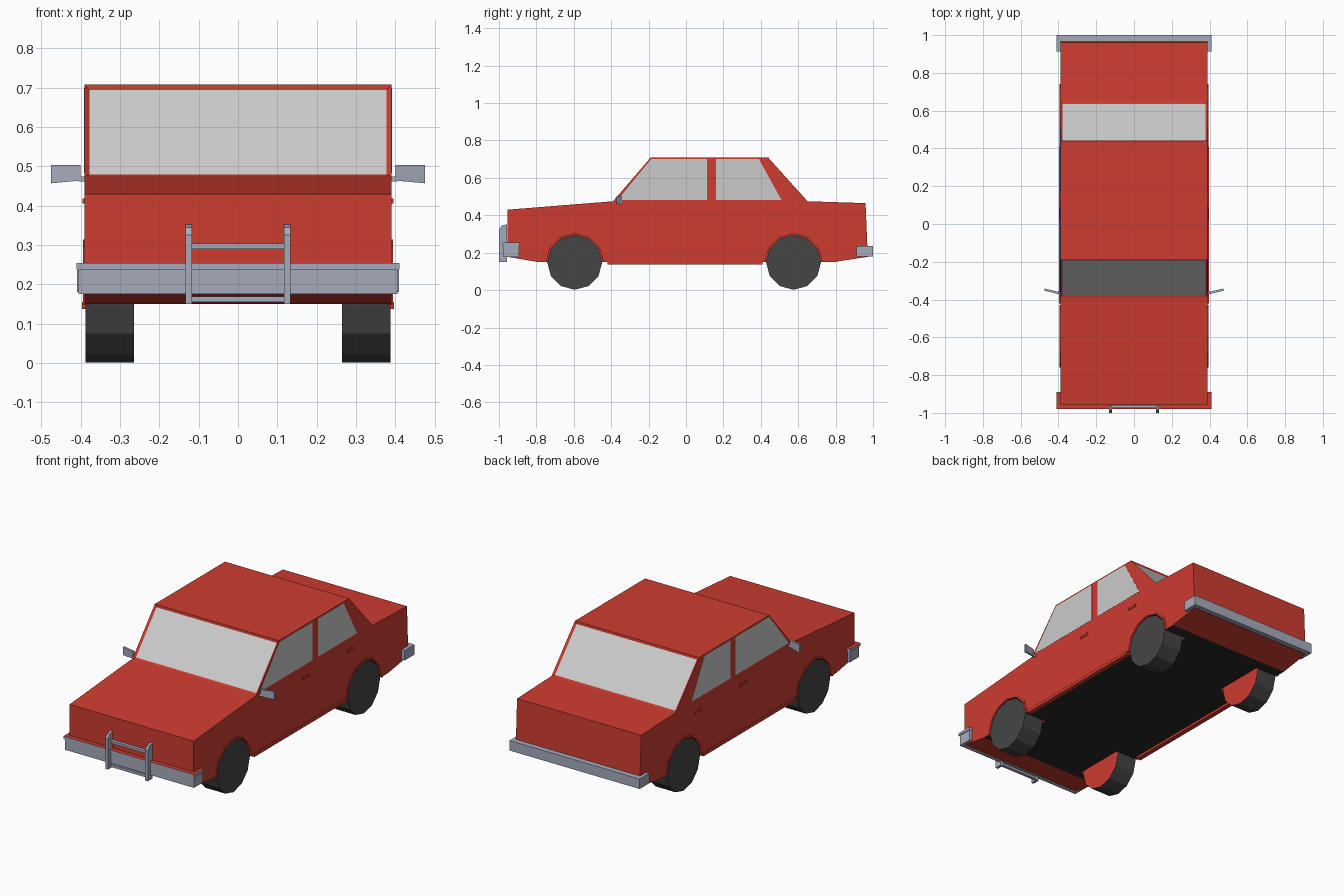
import bpy, bmesh, math
from mathutils import Vector

if "Cube" in bpy.data.objects:
    bpy.data.objects.remove(bpy.data.objects["Cube"])


def material(name, rgb):
    m = bpy.data.materials.new(name)
    m.diffuse_color = (*rgb, 1)
    m.use_nodes = True
    m.node_tree.nodes["Principled BSDF"].inputs["Base Color"].default_value = m.diffuse_color
    return m


RED = material("red_paint", (0.62, 0.045, 0.03))
DARK = material("tyre_rubber", (0.06, 0.06, 0.06))
BLACK = material("underside", (0.02, 0.02, 0.02))
STEEL = material("bumper_steel", (0.38, 0.41, 0.5))
GLASS = material("window_glass", (0.55, 0.55, 0.55))


def prism(name, pts, lo, hi, mats, axis="x", paint=None):
    """Extrude a flat outline along x (points are y,z) or z (points are x,y)."""
    def place(p, d):
        return (d, p[0], p[1]) if axis == "x" else (p[0], p[1], d)
    bm = bmesh.new()
    a = [bm.verts.new(place(p, lo)) for p in pts]
    b = [bm.verts.new(place(p, hi)) for p in pts]
    bm.faces.new(a)
    bm.faces.new(b)
    for i in range(len(pts)):
        j = (i + 1) % len(pts)
        bm.faces.new((a[i], a[j], b[j], b[i]))
    bmesh.ops.recalc_face_normals(bm, faces=bm.faces)
    if paint:
        paint(bm)
    me = bpy.data.meshes.new(name)
    bm.to_mesh(me)
    bm.free()
    for m in mats:
        me.materials.append(m)
    ob = bpy.data.objects.new(name, me)
    bpy.context.collection.objects.link(ob)
    return ob


def mirrored(ob):
    m = ob.modifiers.new("mirror", "MIRROR")
    m.use_axis = (True, False, False)
    return ob


def rect(a0, a1, b0, b1):
    return [(a0, b0), (a1, b0), (a1, b1), (a0, b1)]


def arc(cy, cz, r, start, end, steps):
    return [(cy + r * math.cos(math.radians(start + (end - start) * i / steps)),
             cz + r * math.sin(math.radians(start + (end - start) * i / steps)))
            for i in range(steps + 1)]


# Body shell with recessed front and rear windows and black floor
profile = [(-0.955, 0.43), (-0.39, 0.475), (-0.19, 0.708), (0.44, 0.708),
           (0.65, 0.475), (0.96, 0.465), (0.972, 0.178), (0.79, 0.15),
           (-0.79, 0.15), (-0.955, 0.178)]


def paint_body(bm):
    bm.normal_update()
    for f in list(bm.faces):
        if f.normal.z < -0.999:
            f.material_index = 1
        elif abs(f.normal.y) > 0.5 and f.calc_center_median().z > 0.5:
            bmesh.ops.inset_region(bm, faces=[f], thickness=0.017, depth=-0.008)
            f.material_index = 2


body = prism("body", profile, -0.39, 0.39, [RED, BLACK, GLASS], paint=paint_body)

# Wheels, wheel wells and arch lips
HUBS = {"front": -0.595, "rear": 0.575}


def paint_wheel(bm):
    for f in bm.faces:
        if f.normal.x < -0.9:
            f.material_index = 1


for end, y in HUBS.items():
    circle = arc(y, 0.149, 0.147, 0, 360, 12)[:-1]
    mirrored(prism(end + "_wheels", circle, 0.265, 0.388, [DARK, RED], paint=paint_wheel))
    for side, s in (("left", -1), ("right", 1)):
        well = arc(y, 0.149, 0.153, 0, 360, 12)[:-1]
        cutter = prism(f"{end}_{side}_well_cutter", well, *sorted((s * 0.25, s * 0.5)), [RED])
        cutter.hide_render = True
        cutter.hide_set(True)
        cut = body.modifiers.new("well", "BOOLEAN")
        cut.operation = "DIFFERENCE"
        cut.solver = "EXACT"
        cut.object = cutter
    lip = arc(y, 0.149, 0.165, 0, 180, 6) + arc(y, 0.149, 0.153, 180, 0, 6)
    mirrored(prism(end + "_arch_lips", lip, 0.375, 0.394, [RED]))

# Side windows
mirrored(prism("front_side_windows", [(-0.365, 0.483), (-0.187, 0.7), (0.112, 0.7), (0.112, 0.483)],
               0.38, 0.391, [GLASS]))
mirrored(prism("rear_side_windows", [(0.16, 0.7), (0.39, 0.7), (0.51, 0.483), (0.16, 0.483)],
               0.38, 0.391, [GLASS]))

# Sills and door handles
mirrored(prism("sills", rect(-0.42, 0.41, 0.137, 0.155), 0.37, 0.397, [RED]))
for name, y in (("front_door_handles", 0.05), ("rear_door_handles", 0.45)):
    mirrored(prism(name, rect(y - 0.03, y + 0.03, 0.405, 0.418), 0.385, 0.395, [RED]))


# Wrap-around bumpers
def bumper(name, w, outer, inner, tip, z0, z1, mats, paint=None):
    u = [(-w, outer), (w, outer), (w, tip), (0.385, tip),
         (0.385, inner), (-0.385, inner), (-0.385, tip), (-w, tip)]
    prism(name, u, z0, z1, mats, "z", paint)


def paint_top(bm):
    for f in bm.faces:
        if f.normal.z > 0.9:
            f.material_index = 1


bumper("front_bumper", 0.406, -0.975, -0.95, -0.892, 0.176, 0.238, [STEEL])
bumper("front_bumper_cap", 0.411, -0.98, -0.95, -0.89, 0.238, 0.254, [STEEL, RED], paint_top)
bumper("rear_bumper", 0.409, 1.0, 0.96, 0.912, 0.18, 0.237, [STEEL])

# Bull bar
post = [(-0.958, 0.15), (-1.0, 0.15), (-1.0, 0.325), (-0.985, 0.345), (-0.958, 0.352)]
mirrored(prism("bull_bar_posts", post, 0.117, 0.133, [STEEL]))
for name, z in (("upper_bull_bar", 0.29), ("lower_bull_bar", 0.155)):
    prism(name, rect(-0.975, -0.957, z, z + 0.014), -0.118, 0.118, [STEEL])

# Door mirrors: slanted trapezoid heads on short stalks
head = prism("door_mirrors", [(0.40, -0.37), (0.475, -0.35), (0.475, -0.338), (0.40, -0.358)],
             0.465, 0.503, [STEEL])
head.data.clear_geometry()
bm = bmesh.new()
bmesh.ops.create_cube(bm, size=1)
for v in bm.verts:
    outer = v.co.x > 0
    z = 0.503 if v.co.z > 0 else (0.457 if outer else 0.464)
    y = (-0.347 if outer else -0.365) + v.co.y * 0.012
    v.co = Vector((0.475 if outer else 0.40, y, z))
bm.to_mesh(head.data)
bm.free()
mirrored(head)
mirrored(prism("mirror_stalks", rect(-0.37, -0.358, 0.462, 0.474), 0.38, 0.405, [STEEL]))
